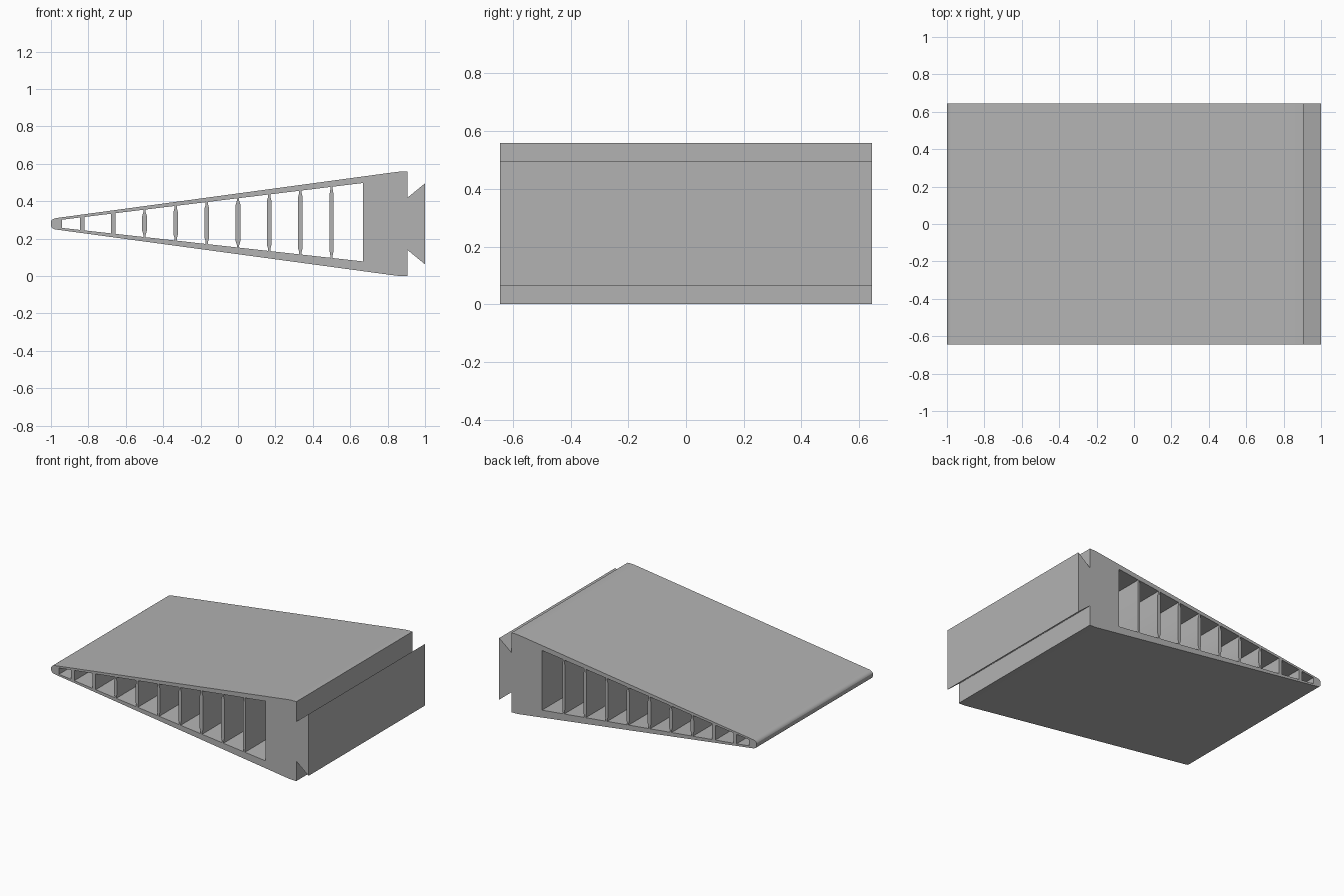
import bpy
import bmesh
import math

cube = bpy.data.objects.get("Cube")
if cube:
    bpy.data.objects.remove(cube, do_unlink=True)

MID_Z = 0.279        # height of the symmetry line
HALF_DEPTH = 0.645   # half of the extrusion along y

grey = bpy.data.materials.new("plain_grey")
grey.use_nodes = True
colour = (0.45, 0.45, 0.45, 1)
grey.diffuse_color = colour
grey.node_tree.nodes["Principled BSDF"].inputs["Base Color"].default_value = colour


def mirrored(half):
    """Close an upper half outline with its reflection below the middle."""
    return half + [(x, -z) for x, z in reversed(half)]


def upper(x):
    return 0.022 + (x + 0.94) * 0.122


def lower(x):
    return -0.022 - (x + 0.94) * 0.1114


# Outer outline: rounded nose, sloping skin, dovetail at the thick end
outline = mirrored([
    (-1, 0.012), (-0.997, 0.018), (-0.991, 0.024), (-0.981, 0.029),
    (-0.965, 0.0317), (-0.95, 0.0337), (0.82, 0.2737), (0.84, 0.2762),
    (0.86, 0.2785), (0.875, 0.279), (0.905, 0.279), (0.905, 0.139), (1, 0.2165),
])


def rib_side(x, index, side):
    """Cell edge along one face of a rib, from bottom to top."""
    if index < 2:                       # plain ribs near the nose
        edge = x + side * 0.0125
        return [(edge, lower(edge)), (edge, upper(edge))]
    body = 0.010 if index == 8 else 0.0125
    neck = x + side * 0.006
    wide = x + side * body
    low, high = lower(neck), upper(neck)
    return [(neck, low), (neck, low + 0.012), (wide, low + 0.034),
            (wide, high - 0.034), (neck, high - 0.012), (neck, high)]


def wall(x):
    return [(x, lower(x)), (x, upper(x))]


# Cells between the nose, nine ribs and the solid end block
rib_x = [(i - 5) / 6 for i in range(9)]
lefts = [wall(-0.94)] + [rib_side(x, i, 1) for i, x in enumerate(rib_x)]
rights = [rib_side(x, i, -1) for i, x in enumerate(rib_x)] + [wall(0.667)]
cells = [left + right[::-1] for left, right in zip(lefts, rights)]

# Fill the section with its holes, then extrude it through the depth
bm = bmesh.new()
for loop in [outline] + cells:
    verts = [bm.verts.new((x, -HALF_DEPTH, MID_Z + z)) for x, z in loop]
    for a, b in zip(verts, verts[1:] + verts[:1]):
        bm.edges.new((a, b))
bmesh.ops.triangle_fill(bm, use_beauty=True, edges=bm.edges[:], normal=(0, -1, 0))
bmesh.ops.dissolve_limit(bm, angle_limit=math.radians(1), verts=[],
                         edges=[e for e in bm.edges if len(e.link_faces) == 2])
extruded = bmesh.ops.extrude_face_region(bm, geom=bm.faces[:], use_keep_orig=True)
back = [v for v in extruded["geom"] if isinstance(v, bmesh.types.BMVert)]
bmesh.ops.translate(bm, verts=back, vec=(0, 2 * HALF_DEPTH, 0))
bmesh.ops.recalc_face_normals(bm, faces=bm.faces[:])

mesh = bpy.data.meshes.new("ribbed_wedge")
bm.to_mesh(mesh)
bm.free()
mesh.materials.append(grey)
wedge = bpy.data.objects.new("ribbed_wedge", mesh)
bpy.context.collection.objects.link(wedge)

# Smooth only the rounded nose and shoulders
bpy.ops.object.select_all(action="DESELECT")
wedge.select_set(True)
bpy.context.view_layer.objects.active = wedge
bpy.ops.object.shade_smooth_by_angle(angle=math.radians(25))
